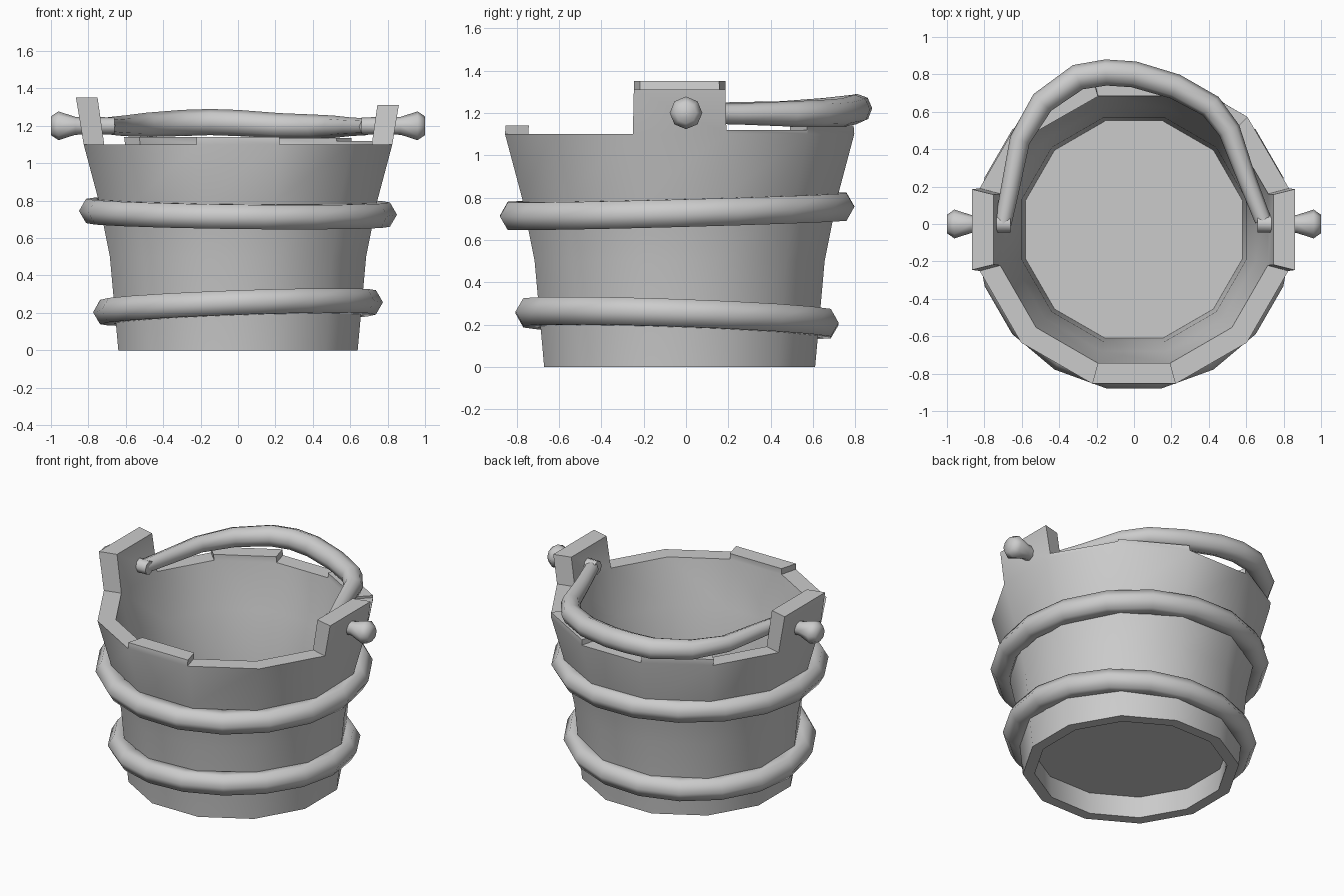
import bpy, bmesh, math
from mathutils import Vector

if "Cube" in bpy.data.objects:
    bpy.data.objects.remove(bpy.data.objects["Cube"], do_unlink=True)

grey = bpy.data.materials.new("plain grey")
grey.use_nodes = True
grey.diffuse_color = (0.6, 0.6, 0.6, 1)
grey.node_tree.nodes["Principled BSDF"].inputs["Base Color"].default_value = (0.6, 0.6, 0.6, 1)

SIDES = 12
CENTRE_Y = -0.03


def finish(obj, angle=None):
    """Give the part its colour and smooth shading."""
    obj.data.materials.clear()
    obj.data.materials.append(grey)
    bpy.ops.object.select_all(action="DESELECT")
    obj.select_set(True)
    bpy.context.view_layer.objects.active = obj
    if angle:
        bpy.ops.object.shade_smooth_by_angle(angle=math.radians(angle))
    else:
        bpy.ops.object.shade_smooth()


def add_mesh(name, bm, angle=None):
    bmesh.ops.recalc_face_normals(bm, faces=bm.faces)
    mesh = bpy.data.meshes.new(name)
    bm.to_mesh(mesh)
    bm.free()
    obj = bpy.data.objects.new(name, mesh)
    bpy.context.collection.objects.link(obj)
    finish(obj, angle)


def ring(bm, apothem, z):
    """Twelve-sided ring with a flat side facing each axis."""
    r = apothem / math.cos(math.pi / SIDES)
    angles = [math.tau * (i - 0.5) / SIDES for i in range(SIDES)]
    return [bm.verts.new((r * math.cos(a), CENTRE_Y + r * math.sin(a), z)) for a in angles]


def bridge(bm, low, high):
    n = len(low)
    return [bm.faces.new((low[i], low[(i + 1) % n], high[(i + 1) % n], high[i])) for i in range(n)]


# Bucket wall: outside, rim, inside and recessed floor
bm = bmesh.new()
outer = [ring(bm, r, z) for r, z in [(0.64, 0), (0.685, 0.5), (0.745, 0.8), (0.825, 1.1)]]
inner = [ring(bm, r, z) for r, z in [(0.57, 0), (0.58, 0.15), (0.60, 0.5), (0.65, 0.8), (0.715, 1.1)]]
for wall in (outer, inner):
    for low, high in zip(wall, wall[1:]):
        bridge(bm, low, high)
bridge(bm, outer[0], inner[0])
bm.faces.new(inner[1])
rim = bridge(bm, outer[-1], inner[-1])

# Uneven stave tops, and the two tall posts that carry the handle
stave_rise = {0: 0.21, 1: 0.02, 2: 0.035, 4: 0.04, 6: 0.25, 9: 0.04}
for index, rise in stave_rise.items():
    side = bmesh.ops.extrude_discrete_faces(bm, faces=[rim[index]])["faces"][0]
    for v in side.verts:
        v.co.x *= 1 + 0.2 * rise
        v.co.y = CENTRE_Y + (v.co.y - CENTRE_Y) * (1 - 0.1 * rise)
        v.co.z += rise
add_mesh("bucket_wall", bm, 35)

# Hoops, each slipped a little out of level
for name, major, z, tilt_x, tilt_y in [("lower_hoop", 0.70, 0.23, 0.035, -0.035),
                                       ("upper_hoop", 0.775, 0.735, -0.012, 0.027)]:
    bpy.ops.mesh.primitive_torus_add(major_segments=18, minor_segments=6,
                                     major_radius=major, minor_radius=0.075,
                                     location=(0, 0, 0))
    hoop = bpy.context.object
    hoop.name = name
    for v in hoop.data.vertices:
        v.co.z += z + tilt_x * v.co.x + tilt_y * v.co.y
        v.co.y -= 0.042
    finish(hoop)

# Pegs through the posts, flared and rounded at the outer end
for name, sign in [("left_peg", 1), ("right_peg", -1)]:
    bm = bmesh.new()
    loops = []
    for x, r in [(0.66, 0.045), (0.87, 0.048), (0.96, 0.077), (1.0, 0.05)]:
        loops.append([bm.verts.new((sign * x, r * math.cos(a), 1.2 + r * math.sin(a)))
                      for a in (math.tau * i / 8 for i in range(8))])
    for low, high in zip(loops, loops[1:]):
        bridge(bm, low, high)
    bm.faces.new(loops[0])
    bm.faces.new(loops[-1])
    add_mesh(name, bm, 60)

# Handle folded down over the back rim: x, y, z, thickness
path = [(-0.70, 0.0, 1.2, 0.045), (-0.66, 0.2, 1.2, 0.05), (-0.61, 0.45, 1.2, 0.055),
        (-0.49, 0.65, 1.205, 0.065), (-0.30, 0.785, 1.215, 0.07), (-0.15, 0.81, 1.22, 0.07),
        (0.0, 0.80, 1.215, 0.07), (0.22, 0.735, 1.2, 0.068), (0.41, 0.63, 1.195, 0.065),
        (0.51, 0.5, 1.195, 0.06), (0.60, 0.25, 1.195, 0.05), (0.69, 0.02, 1.195, 0.045)]
curve = bpy.data.curves.new("handle", "CURVE")
curve.dimensions = "3D"
curve.bevel_depth = 1
curve.bevel_resolution = 2
curve.use_fill_caps = True
spline = curve.splines.new("POLY")
spline.points.add(len(path) - 1)
for point, (x, y, z, r) in zip(spline.points, path):
    point.co = (x, y, z, 1)
    point.radius = r
handle = bpy.data.objects.new("handle", curve)
bpy.context.collection.objects.link(handle)
bpy.ops.object.select_all(action="DESELECT")
handle.select_set(True)
bpy.context.view_layer.objects.active = handle
bpy.ops.object.convert(target="MESH")
finish(bpy.context.object, 60)
